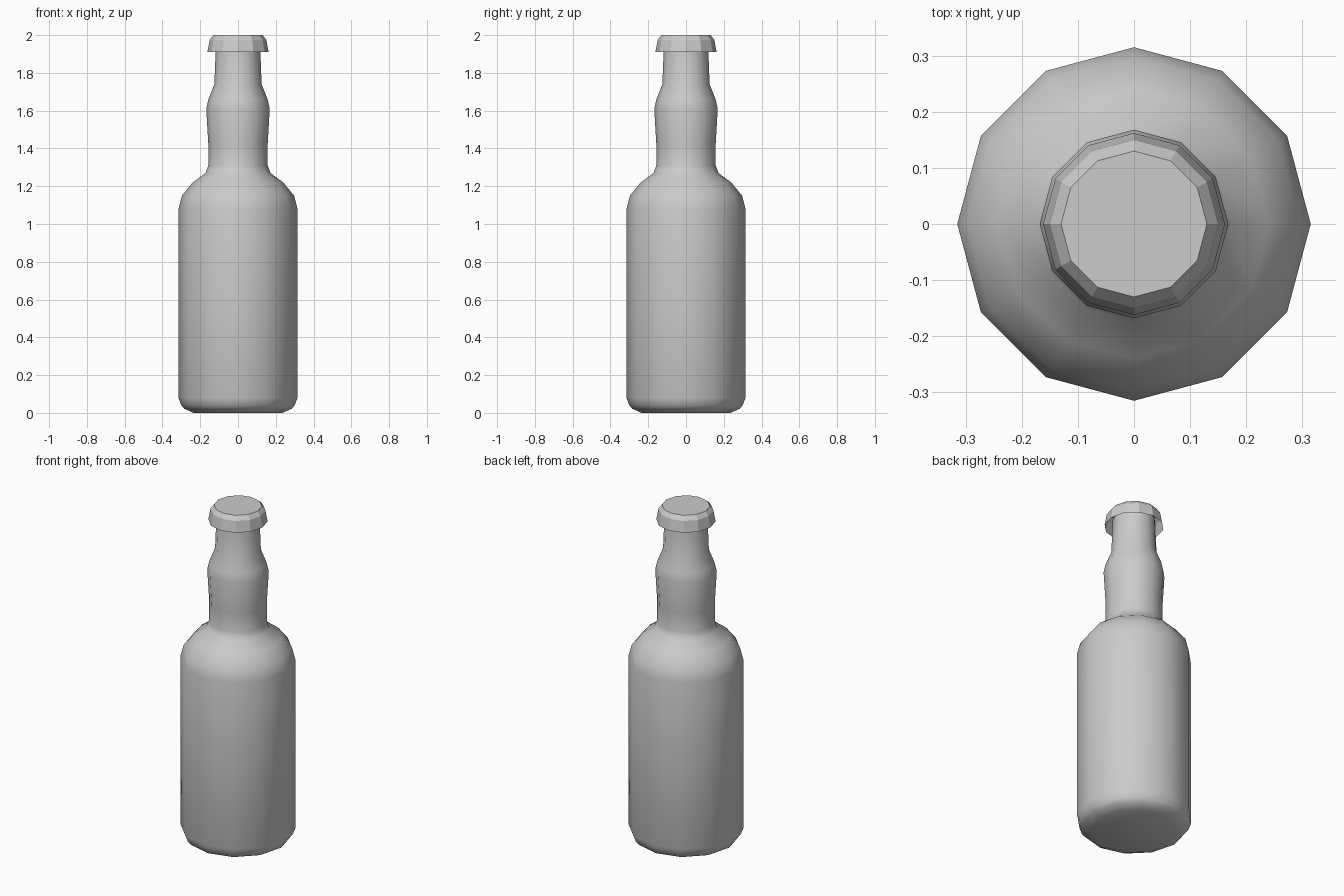
import bpy, math
from math import cos, sin, pi

SIDES = 12

cube = bpy.data.objects.get("Cube")
if cube:
    bpy.data.objects.remove(cube, do_unlink=True)

grey = bpy.data.materials.new("light_grey")
grey.use_nodes = True
colour = (0.6, 0.6, 0.6, 1)
grey.diffuse_color = colour
grey.node_tree.nodes["Principled BSDF"].inputs["Base Color"].default_value = colour


def lathe(name, profile, close_bottom, close_top):
    """Spin a (radius, height) profile around z."""
    verts = [(r * cos(2 * pi * i / SIDES), r * sin(2 * pi * i / SIDES), z)
             for r, z in profile for i in range(SIDES)]
    faces = []
    for k in range(len(profile) - 1):
        a, b = k * SIDES, (k + 1) * SIDES
        for i in range(SIDES):
            j = (i + 1) % SIDES
            faces.append((a + i, a + j, b + j, b + i))
    if close_bottom:
        faces.append(tuple(reversed(range(SIDES))))
    if close_top:
        faces.append(tuple(range(len(verts) - SIDES, len(verts))))
    mesh = bpy.data.meshes.new(name)
    mesh.from_pydata(verts, [], faces)
    mesh.materials.append(grey)
    obj = bpy.data.objects.new(name, mesh)
    bpy.context.collection.objects.link(obj)
    return obj


# Bottle: rounded base, straight body, shoulder, swollen neck
bottle = lathe("bottle", [
    (0.235, 0.0), (0.285, 0.022), (0.30, 0.04), (0.315, 0.08),
    (0.315, 1.08), (0.297, 1.15), (0.24, 1.22), (0.172, 1.27), (0.157, 1.31),
    (0.157, 1.42), (0.168, 1.61), (0.157, 1.66), (0.125, 1.74), (0.117, 1.95),
], True, True)
bpy.ops.object.select_all(action="DESELECT")
bottle.select_set(True)
bpy.context.view_layer.objects.active = bottle
bpy.ops.object.shade_smooth_by_angle(angle=math.radians(40))

# Faceted cap: flared skirt, open underneath
lathe("cap", [(0.162, 1.91), (0.15, 1.975), (0.13, 2.0)], False, True)
